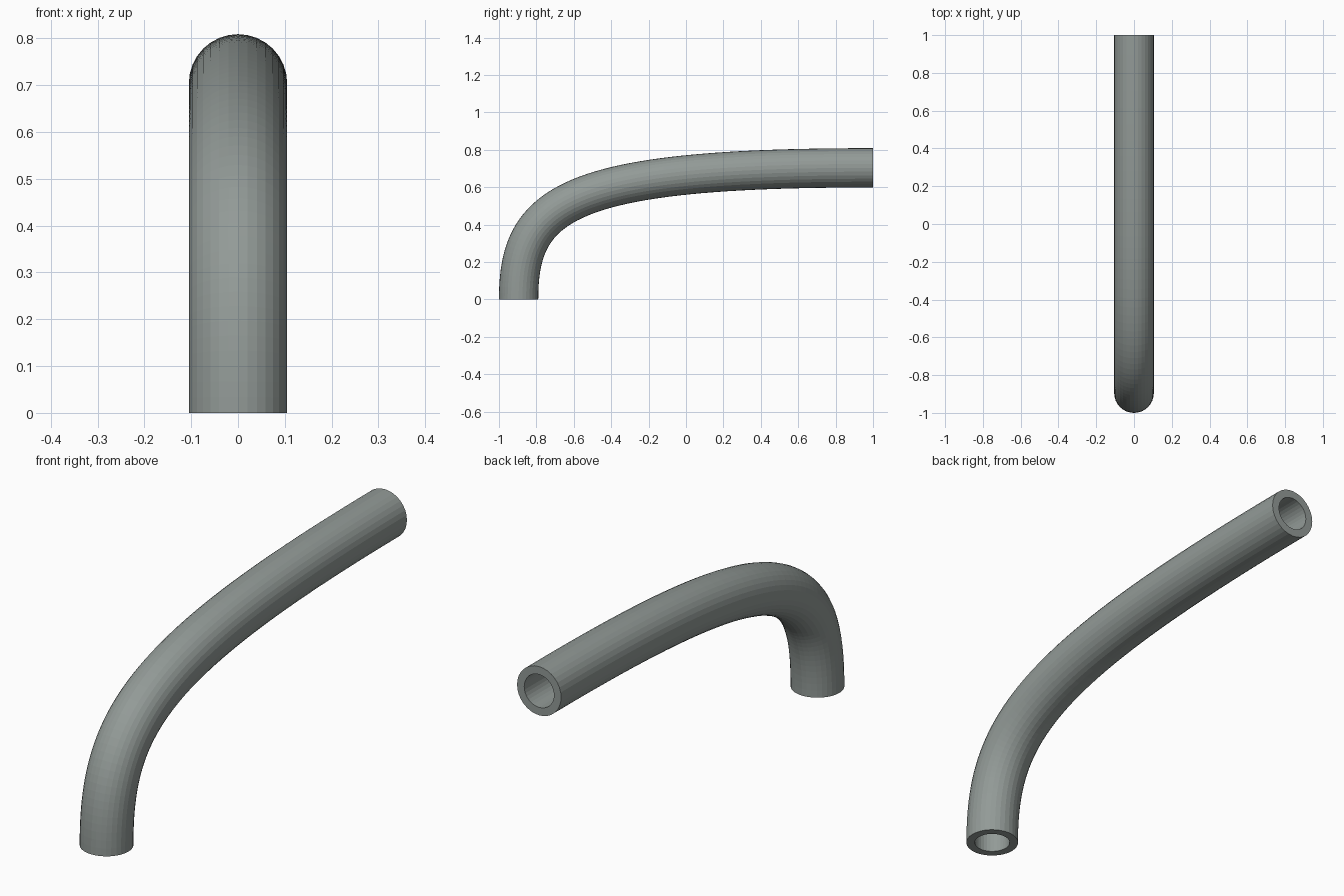
import bpy, bmesh
from math import sin, cos, pi
from mathutils import Vector

if "Cube" in bpy.data.objects:
    bpy.data.objects.remove(bpy.data.objects["Cube"])

SIDES, STEPS = 32, 48
OUTER, INNER = 0.105, 0.071

# Centre line: rises vertically, then sweeps over to a level run towards the back
P = [Vector(p) for p in ((0, -0.895, 0), (0, -0.895, 0.515),
                         (0, -0.65, 0.704), (0, 1.0, 0.704))]


def point(t):
    s = 1 - t
    return s**3 * P[0] + 3 * s * s * t * P[1] + 3 * s * t * t * P[2] + t**3 * P[3]


def tangent(t):
    s = 1 - t
    return (s * s * (P[1] - P[0]) + 2 * s * t * (P[2] - P[1]) + t * t * (P[3] - P[2])).normalized()


bm = bmesh.new()
side = Vector((1, 0, 0))


def ring(t, radius):
    up = side.cross(tangent(t))
    c = point(t)
    return [bm.verts.new(c + radius * (cos(a) * side + sin(a) * up))
            for a in (2 * pi * i / SIDES for i in range(SIDES))]


def bridge(a, b):
    for i in range(SIDES):
        j = (i + 1) % SIDES
        bm.faces.new((a[i], a[j], b[j], b[i]))


# Outer wall and bore, joined by flat annular ends
outer = [ring(k / STEPS, OUTER) for k in range(STEPS + 1)]
inner = [ring(k / STEPS, INNER) for k in range(STEPS + 1)]
for k in range(STEPS):
    bridge(outer[k], outer[k + 1])
    bridge(inner[k + 1], inner[k])
bridge(inner[0], outer[0])
bridge(outer[-1], inner[-1])
bmesh.ops.recalc_face_normals(bm, faces=bm.faces)

mesh = bpy.data.meshes.new("bent_pipe")
bm.to_mesh(mesh)
bm.free()
pipe = bpy.data.objects.new("bent_pipe", mesh)
bpy.context.collection.objects.link(pipe)

# Dark green-grey metal
metal = bpy.data.materials.new("dark_metal")
metal.diffuse_color = (0.29, 0.325, 0.31, 1)
metal.use_nodes = True
metal.node_tree.nodes["Principled BSDF"].inputs["Base Color"].default_value = metal.diffuse_color
mesh.materials.append(metal)
